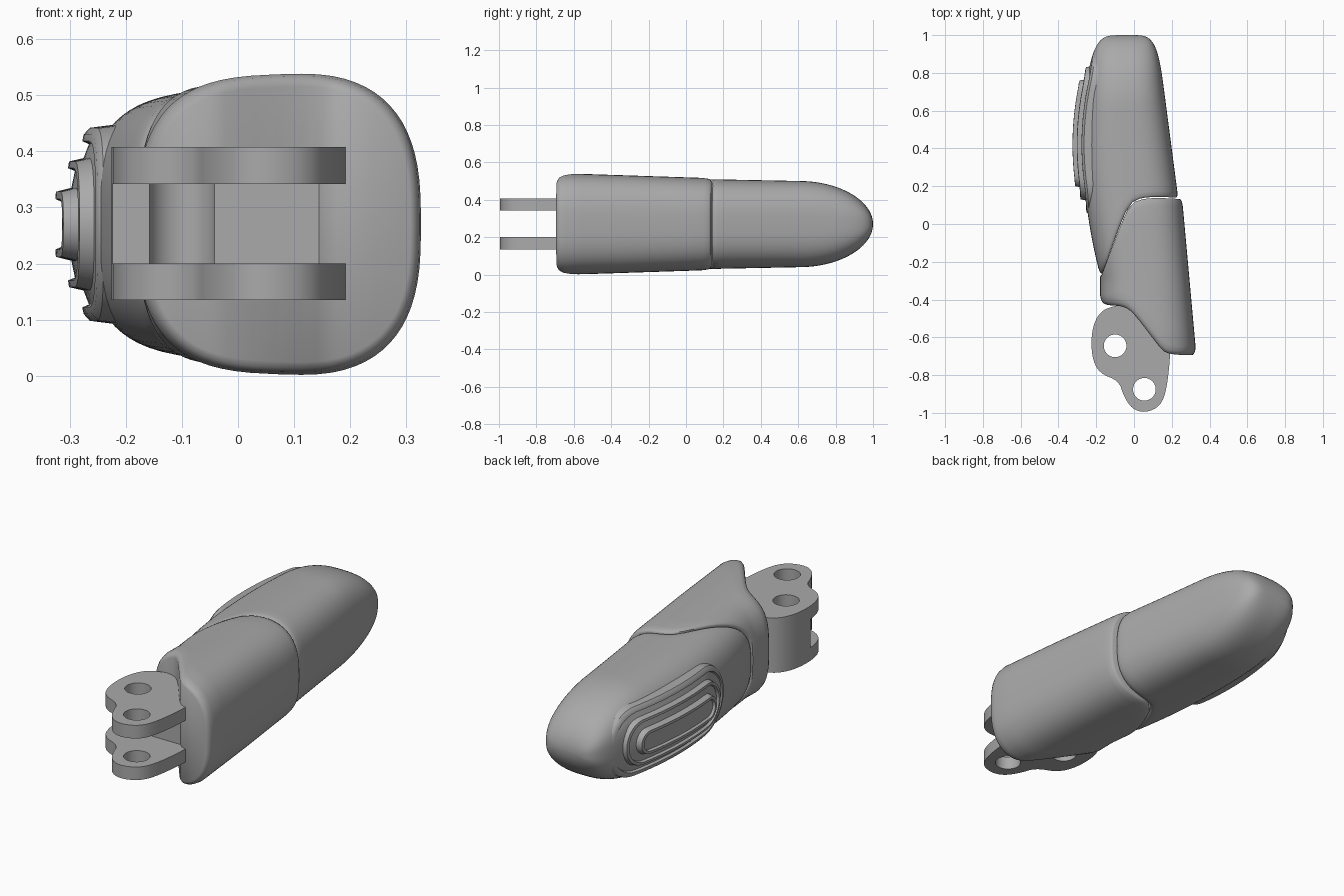
import bpy, bmesh, math

cube = bpy.data.objects.get("Cube")
if cube:
    bpy.data.objects.remove(cube, do_unlink=True)

MID_Z = 0.27
grey = bpy.data.materials.new("plain grey")
grey.use_nodes = True
grey.diffuse_color = (0.4, 0.4, 0.4, 1)
grey.node_tree.nodes["Principled BSDF"].inputs["Base Color"].default_value = (0.4, 0.4, 0.4, 1)


def make_object(name, bm):
    bmesh.ops.recalc_face_normals(bm, faces=bm.faces)
    mesh = bpy.data.meshes.new(name)
    bm.to_mesh(mesh)
    bm.free()
    obj = bpy.data.objects.new(name, mesh)
    bpy.context.collection.objects.link(obj)
    mesh.materials.append(grey)
    return obj


def smooth(obj, angle):
    bpy.ops.object.select_all(action="DESELECT")
    obj.select_set(True)
    bpy.context.view_layer.objects.active = obj
    bpy.ops.object.shade_smooth_by_angle(angle=math.radians(angle))


def skin(name, rings, angle, cap_first=True):
    """Join closed rings, and cap the ends with strips across the mirror plane."""
    bm = bmesh.new()
    rows = [[bm.verts.new(p) for p in ring] for ring in rings]
    n = len(rows[0])
    for a, b in zip(rows, rows[1:]):
        for i in range(n):
            j = (i + 1) % n
            bm.faces.new((a[i], a[j], b[j], b[i]))
    for row in ([rows[0]] if cap_first else []) + [rows[-1]]:
        for i in range(n // 2):
            corners = [row[k % n] for k in (i, i + 1, n - i - 1, n - i)]
            bm.faces.new(list(dict.fromkeys(corners)))
    obj = make_object(name, bm)
    smooth(obj, angle)
    return obj


def along(points, x):
    """Height of a polyline at x."""
    if x <= points[0][0]:
        return points[0][1]
    for (x0, y0), (x1, y1) in zip(points, points[1:]):
        if x <= x1:
            t = (x - x0) / (x1 - x0)
            return y0 + (y1 - y0) * t
    return points[-1][1]


def chaikin(points, passes, closed):
    for _ in range(passes):
        pairs = list(zip(points, points[1:] + points[:1] if closed else points[1:]))
        new = [] if closed else [points[0]]
        for a, b in pairs:
            for t in (0.25, 0.75):
                new.append((a[0] + (b[0] - a[0]) * t, a[1] + (b[1] - a[1]) * t))
        points = new if closed else new + [points[-1]]
    return points


def section_point(section, a, y, scale=1):
    """Point of a squarish oval section at angle a."""
    left, right, half = section(y)
    c, s = math.cos(a), math.sin(a)
    power = 2 / 2.8
    x = (left + right) / 2 + scale * (right - left) / 2 * math.copysign(abs(c) ** power, c)
    return x, y, MID_Z + scale * half * math.copysign(abs(s) ** power, s)


def shell(name, section, start, end, head, steps, tail, segments=72):
    """Loft between two curved ends; head and tail are (inset, scale) rounding rows."""
    angles = [2 * math.pi * i / segments for i in range(segments)]
    limits = []
    for a in angles:
        y0, y1 = -0.3, 0.0
        for _ in range(25):
            y0 = start(section_point(section, a, y0)[0])
            y1 = end(section_point(section, a, y1)[0])
        limits.append((y0, y1))
    rings = []
    for inset, scale in head:
        rings.append([section_point(section, a, l[0] + inset, scale) for a, l in zip(angles, limits)])
    first, last = head[-1][0], tail[0][0] if tail else 0
    for t in steps:
        rings.append([section_point(section, a, l[0] + first + (l[1] - last - l[0] - first) * t)
                      for a, l in zip(angles, limits)])
    for inset, scale in tail:
        rings.append([section_point(section, a, l[1] - inset, scale) for a, l in zip(angles, limits)])
    return skin(name, rings, 35)


# Curves seen from above: the open front and the seam between the segments
front_curve = chaikin([(-0.19, -0.41), (-0.17, -0.43), (-0.06, -0.435), (0.0, -0.48),
                       (0.13, -0.64), (0.18, -0.69), (0.34, -0.695)], 2, False)
seam_curve = chaikin([(-0.18, -0.27), (-0.05, 0.06), (0.0, 0.125), (0.11, 0.14), (0.3, 0.13)], 2, False)


def lower_section(y):
    return -0.18 - 0.16 * max(0, y + 0.3), 0.267 - 0.091 * y, 0.25 - 0.033 * y


def tip_section(y):
    left = -0.27 + 0.19 * (y - 0.42) ** 2
    right = 0.252 - 0.131 * y
    half = 0.2425 - 0.02 * y
    u = min(1, max(0, (y - 0.62) / 0.38))
    mid, wide = (left + right) / 2, (right - left) / 2 * (1 - u ** 5) ** 0.2
    return mid - wide, mid + wide, half * math.sqrt(1 - u * u)


# Lower finger segment
shell("lower_segment", lower_section,
      lambda x: along(front_curve, x), lambda x: along(seam_curve, x),
      [(0, 0.91), (0.006, 0.95), (0.02, 0.98), (0.045, 1)],
      [i / 8 for i in range(1, 8)],
      [(0.04, 1), (0.012, 0.987), (0.003, 0.97), (0, 0.95)])

# Rounded fingertip segment
shell("tip_segment", tip_section,
      lambda x: along(seam_curve, x) + 0.006, lambda x: 1.0,
      [(0, 0.95), (0.003, 0.97), (0.01, 0.987), (0.03, 1)],
      [min(math.sin(math.pi / 2 * i / 36), 0.99999) for i in range(1, 37)], [])


# Stepped grip pad on the fingertip
def pad_ring(half_len, half_wide, height, n=72):
    ring = []
    for i in range(n):
        a = 2 * math.pi * i / n
        s = half_len * math.cos(a)
        d = max(0, abs(s) - half_len + half_wide)
        z = math.copysign(math.sqrt(max(0, half_wide ** 2 - d * d)), math.sin(a))
        z = 0 if i in (0, n // 2) else z
        y = 0.48 + s
        ring.append((-0.285 + 0.33 * (y - 0.42) ** 2 + 0.7 * z * z + height, y, MID_Z + z))
    return ring


pad_steps = [(0.44, 0.18, 0.06), (0.43, 0.172, 0), (0.42, 0.16, -0.008), (0.405, 0.148, -0.008),
             (0.4, 0.143, 0.005), (0.355, 0.118, 0), (0.35, 0.112, -0.025), (0.335, 0.1, -0.025),
             (0.33, 0.095, -0.012), (0.285, 0.065, -0.015), (0.28, 0.058, -0.042),
             (0.265, 0.045, -0.042), (0.26, 0.04, -0.03)]
skin("grip_pad", [pad_ring(*step) for step in pad_steps], 35, cap_first=False)


# Forked hinge with two pin holes
def prism(name, outline, z0, z1):
    bm = bmesh.new()
    low = [bm.verts.new((x, y, z0)) for x, y in outline]
    high = [bm.verts.new((x, y, z1)) for x, y in outline]
    bm.faces.new(low)
    bm.faces.new(high)
    for i in range(len(low)):
        j = (i + 1) % len(low)
        bm.faces.new((low[i], low[j], high[j], high[i]))
    return make_object(name, bm)


def circle(cx, cy, r, n=40):
    return [(cx + r * math.cos(2 * math.pi * i / n), cy + r * math.sin(2 * math.pi * i / n)) for i in range(n)]


hinge_outline = chaikin([(-0.09, -0.43), (-0.18, -0.46), (-0.225, -0.56), (-0.225, -0.7), (-0.185, -0.79),
                         (-0.08, -0.83), (-0.055, -0.91), (-0.01, -0.98), (0.06, -1.0), (0.14, -0.965),
                         (0.175, -0.87), (0.195, -0.66), (0.19, -0.55), (0.05, -0.4)], 2, True)
hinge = prism("hinge_fork", hinge_outline, 0.135, 0.408)
cutters = [prism("slot_cutter", [(-0.5, -1.2), (0.5, -1.2), (0.5, -0.66), (-0.5, -0.66)], 0.2, 0.342),
           prism("rear_hole_cutter", circle(-0.1, -0.645, 0.06), 0, 0.6),
           prism("front_hole_cutter", circle(0.055, -0.875, 0.06), 0, 0.6)]
bpy.context.view_layer.objects.active = hinge
for cutter in cutters:
    cut = hinge.modifiers.new("cut", "BOOLEAN")
    cut.operation, cut.solver, cut.object = "DIFFERENCE", "EXACT", cutter
    bpy.ops.object.modifier_apply(modifier=cut.name)
    bpy.data.objects.remove(cutter, do_unlink=True)
smooth(hinge, 35)
